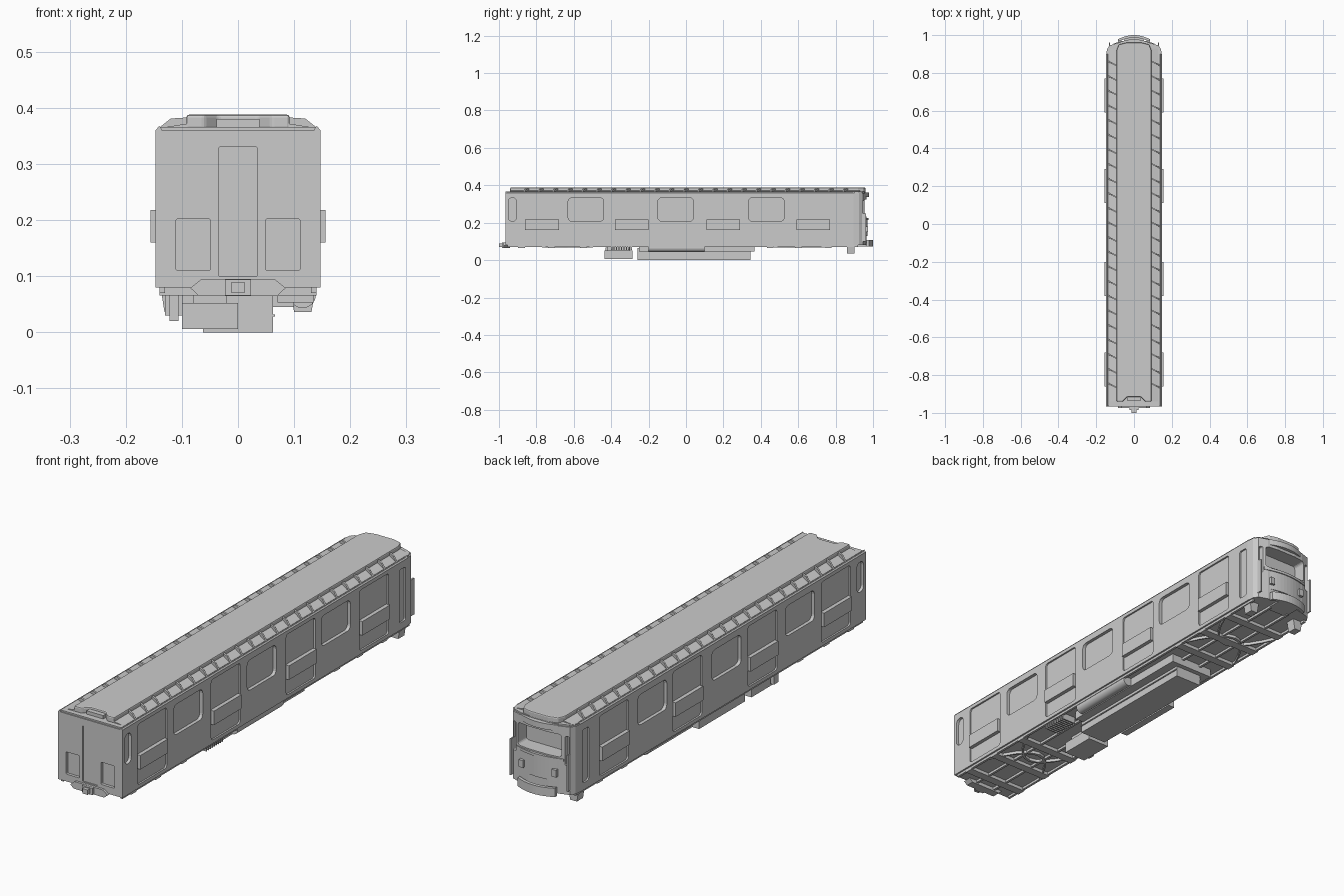
import bpy, bmesh, math
from mathutils import Vector

cube = bpy.data.objects.get("Cube")
if cube:
    bpy.data.objects.remove(cube)

grey = bpy.data.materials.new("plain_grey")
grey.use_nodes = True
grey.diffuse_color = (0.6, 0.6, 0.6, 1)
grey.node_tree.nodes["Principled BSDF"].inputs["Base Color"].default_value = grey.diffuse_color


def make(name, bm):
    bmesh.ops.recalc_face_normals(bm, faces=bm.faces)
    mesh = bpy.data.meshes.new(name)
    bm.to_mesh(mesh)
    bm.free()
    mesh.materials.append(grey)
    obj = bpy.data.objects.new(name, mesh)
    bpy.context.collection.objects.link(obj)
    return obj


def prism(name, points, lo, hi, axis="z"):
    """Extrude a 2D outline along an axis."""
    bm = bmesh.new()
    place = {"x": lambda p, t: (t, p[0], p[1]),
             "y": lambda p, t: (p[0], t, p[1]),
             "z": lambda p, t: (p[0], p[1], t)}[axis]
    low = [bm.verts.new(place(p, lo)) for p in points]
    high = [bm.verts.new(place(p, hi)) for p in points]
    bm.faces.new(low)
    bm.faces.new(high)
    for i in range(len(points)):
        j = (i + 1) % len(points)
        bm.faces.new((low[i], low[j], high[j], high[i]))
    return make(name, bm)


def box(name, x, y, z):
    return prism(name, [(x[0], y[0]), (x[1], y[0]), (x[1], y[1]), (x[0], y[1])], *z)


def rounded(a, b, r, steps=4):
    """Rounded rectangle outline."""
    pts = []
    corners = [(a[1] - r, b[1] - r), (a[0] + r, b[1] - r), (a[0] + r, b[0] + r), (a[1] - r, b[0] + r)]
    for k, (cx, cy) in enumerate(corners):
        for i in range(steps + 1):
            t = math.pi / 2 * (k + i / steps)
            pts.append((cx + r * math.cos(t), cy + r * math.sin(t)))
    return pts


def cut(target, cutter):
    mod = target.modifiers.new("cut", "BOOLEAN")
    mod.operation, mod.solver, mod.object = "DIFFERENCE", "EXACT", cutter
    bpy.context.view_layer.objects.active = target
    bpy.ops.object.modifier_apply(modifier=mod.name)
    bpy.data.objects.remove(cutter)


def bulge(x, depth, half):
    return depth * (1 - (x / half) ** 2)


def curved_plate(name, half, y, depth, thick, z):
    """Plate bowed outwards at the cab end."""
    xs = [half * (i / 6 - 1) for i in range(13)]
    outer = [(x, y + bulge(x, depth, half)) for x in xs]
    return prism(name, outer + [(x, py - thick) for x, py in reversed(outer)], *z)


# Body shell with a rounded cab end
W, FRONT, BACK = 0.147, -0.965, 0.925
side = [(W, FRONT), (W, 0.895), (0.143, 0.925), (0.13, 0.945), (0.09, 0.958), (0.045, 0.964)]
plan = side + [(-x, y) for x, y in reversed(side)]
body = prism("body_shell", plan, 0.08, 0.36)
prism("roof_base", [(x * 0.97, y * 0.995) for x, y in plan], 0.36, 0.366)

DOORS = [-0.77, -0.29, 0.2, 0.68]
WINDOWS = [-0.535, -0.055, 0.43]
for s in (-1, 1):
    def side_cut(y, z, r, depth):
        cut(body, prism("cutter", rounded(y, z, r), s * (W - depth), s * (W + 0.02), "x"))
    # Side doors, side windows and end windows
    for y in DOORS:
        side_cut((y - 0.095, y + 0.095), (0.095, 0.345), 0.012, 0.007)
    for y in WINDOWS:
        side_cut((y - 0.095, y + 0.095), (0.208, 0.333), 0.02, 0.014)
    side_cut((-0.95, -0.907), (0.208, 0.333), 0.02, 0.012)
    side_cut((0.845, 0.885), (0.11, 0.33), 0.008, 0.007)
    # Front end windows
    x = sorted((s * 0.049, s * 0.111))
    cut(body, prism("cutter", rounded(x, (0.11, 0.202), 0.004), FRONT - 0.02, FRONT + 0.012, "y"))
    # Cab corner windows
    x = sorted((s * 0.112, s * 0.128))
    cut(body, prism("cutter", rounded(x, (0.2, 0.32), 0.005), 0.93, 1.0, "y"))
cut(body, prism("cutter", rounded((-0.035, 0.035), (0.1, 0.33), 0.003), FRONT - 0.02, FRONT + 0.004, "y"))
# Windshield
cut(body, prism("cutter", rounded((-0.1, 0.1), (0.232, 0.325), 0.012), 0.9, 1.0, "y"))

# Raised roof deck with a notched front edge
deck_side = [(0.035, -0.915), (0.06, -0.94), (0.092, -0.94), (0.092, 0.92), (0.08, 0.95), (0.04, 0.96)]
deck = prism("roof_deck", deck_side + [(-x, y) for x, y in reversed(deck_side)], 0.362, 0.388)
bevel = deck.modifiers.new("soft_edge", "BEVEL")
bevel.width, bevel.segments = 0.005, 2
box("roof_front_vent", (-0.038, 0.038), (-0.935, -0.91), (0.362, 0.38))

# Slanted fins beside the deck
bm_profile = [(0.088, 0.364), (0.141, 0.364), (0.12, 0.381), (0.088, 0.383)]
for s, label in ((-1, "right"), (1, "left")):
    for i in range(23):
        y = -0.855 + i * 0.0775
        fin = prism(f"roof_fin_{label}_{i}", [(s * x, z) for x, z in bm_profile], -0.004, 0.004, "y")
        for v in fin.data.vertices:
            v.co.y += y - 0.5 * (v.co.x - s * 0.115)
    prism(f"roof_slope_{label}", [(s * 0.09, 0.364), (s * 0.14, 0.364), (s * 0.09, 0.372)], -0.94, 0.93, "y")
    prism(f"roof_edge_{label}", [(s * 0.135, 0.36), (s * W, 0.36), (s * 0.14, 0.368)], FRONT, 0.9, "y")

# Thin ledges on the doors
for s, label in ((-1, "right"), (1, "left")):
    for i, y in enumerate(DOORS):
        box(f"door_ledge_{label}_{i}", sorted((s * 0.138, s * 0.156)), (y - 0.09, y + 0.09), (0.16, 0.218))

# Front anticlimber and coupler
prism("front_anticlimber", [(-0.085, 0.079), (-0.065, 0.095), (0.065, 0.095), (0.085, 0.079), (0.07, 0.065), (-0.07, 0.065)],
      -0.975, -0.94, "y")
box("front_coupler", (-0.012, 0.012), (-1.0, -0.96), (0.07, 0.09))
box("coupler_head", (-0.023, 0.023), (-0.985, -0.97), (0.066, 0.094))

# Cab end: bowed lower panel, sill, visor, bumper and lamps
curved_plate("cab_lower_panel", 0.1, 0.953, 0.018, 0.03, (0.13, 0.215))
curved_plate("windshield_sill", 0.108, 0.955, 0.02, 0.03, (0.215, 0.226))
curved_plate("cab_visor", 0.085, 0.958, 0.02, 0.04, (0.338, 0.362))
curved_plate("rear_bumper", 0.085, 0.978, 0.022, 0.014, (0.072, 0.108))
box("bumper_mount", (-0.05, 0.05), (0.9, 0.985), (0.074, 0.095))
for s, label in ((-1, "right"), (1, "left")):
    box(f"tail_lamp_{label}", sorted((s * 0.065, s * 0.085)), (0.95, 0.972), (0.15, 0.18))
    box(f"grab_rail_{label}", sorted((s * 0.127, s * 0.133)), (0.93, 0.962), (0.1, 0.25))
    # Hanging steps below the cab door
    prism(f"cab_step_{label}", [(s * 0.09, 0.082), (s * 0.14, 0.082), (s * 0.131, 0.026), (s * 0.1, 0.026)],
          0.86, 0.9, "y").location.z = 0.01

# Floor frame: sills, cross beams and curved braces over the truck wells
for i, x in enumerate((-0.135, -0.045, 0.045, 0.135)):
    box(f"floor_sill_{i}", (x - 0.005, x + 0.005), (-0.955, 0.92), (0.07, 0.081))
for i, y in enumerate((-0.88, -0.72, -0.55, 0.45, 0.6, 0.76)):
    box(f"cross_beam_{i}", (-0.14, 0.14), (y - 0.018, y + 0.018), (0.066, 0.081))
for n, yc in enumerate((-0.64, 0.6)):
    for d in (-1, 1):
        xs = [-0.135 + 0.27 * i / 10 for i in range(11)]
        arc = [(x, yc + d * (0.13 - 0.16 * (1 - (x / 0.135) ** 2))) for x in xs]
        prism(f"curved_brace_{n}_{d}", arc + [(x, y + 0.012) for x, y in reversed(arc)], 0.068, 0.081)

# Underfloor equipment
box("equipment_case", (-0.062, 0.062), (-0.26, 0.345), (0.0, 0.066))
box("equipment_case_lid", (-0.066, 0.066), (-0.26, 0.345), (0.028, 0.032))
box("equipment_hanger", (-0.1, 0.1), (-0.25, 0.365), (0.045, 0.081))
box("front_case", (-0.1, 0.0), (-0.435, -0.285), (0.006, 0.052))
box("front_case_top", (-0.08, -0.02), (-0.42, -0.3), (0.05, 0.081))
box("side_case", (-0.13, -0.1), (-0.2, 0.1), (0.03, 0.081))
box("brake_unit", (-0.122, -0.106), (-0.43, -0.4), (0.02, 0.068))
# Air tank and ribbed resistor
ring = [(0.115 + 0.024 * math.cos(t * math.pi / 8), 0.067 + 0.024 * math.sin(t * math.pi / 8)) for t in range(16)]
tank = prism("air_tank", ring, -0.2, 0.1, "y")
bpy.ops.object.select_all(action="DESELECT")
tank.select_set(True)
bpy.context.view_layer.objects.active = tank
bpy.ops.object.shade_smooth_by_angle()
for i in range(9):
    y = -0.4 + i * 0.013
    box(f"resistor_rib_{i}", (0.07, 0.135), (y, y + 0.006), (0.053, 0.081))
